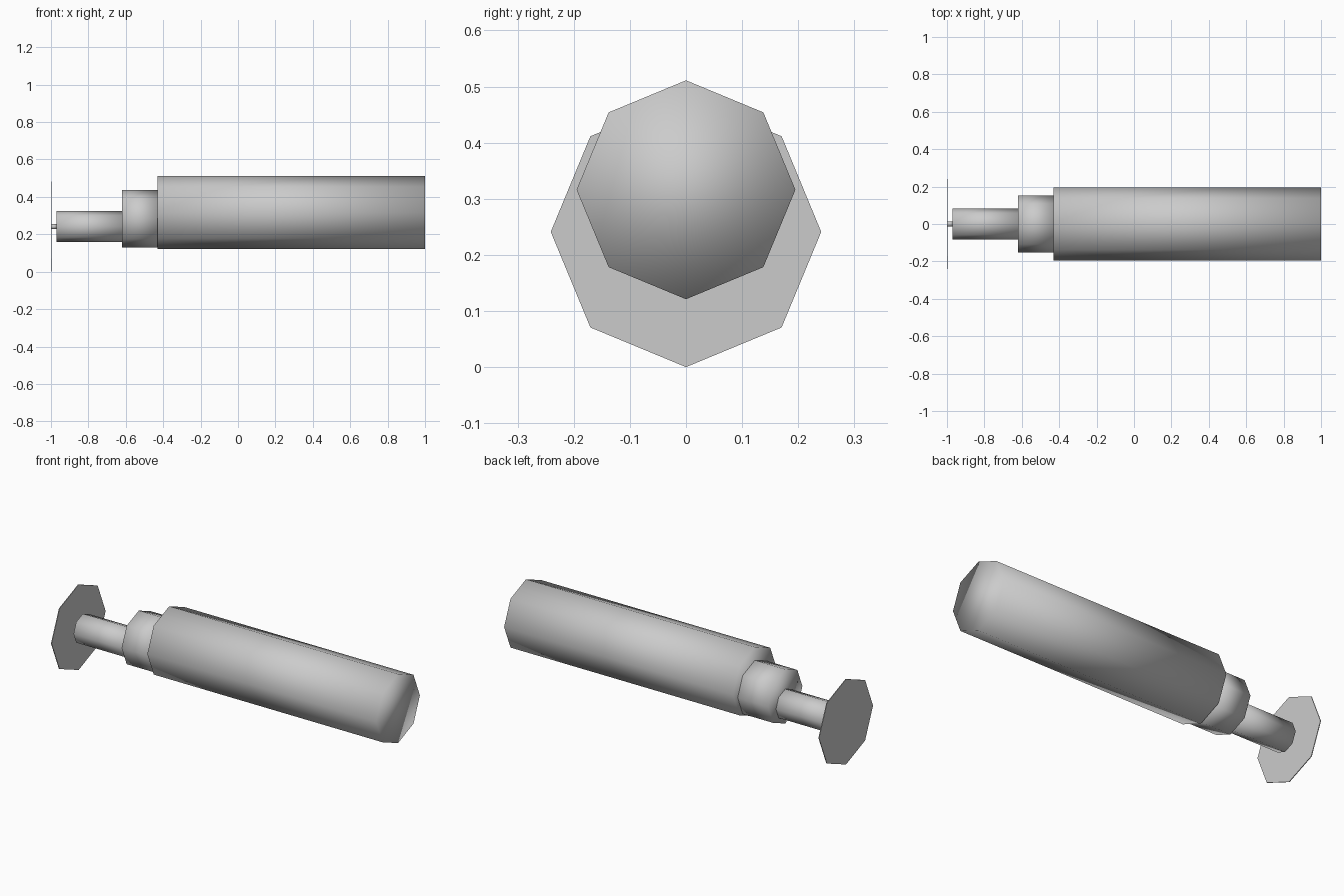
import bpy
import math

cube = bpy.data.objects.get("Cube")
if cube:
    bpy.data.objects.remove(cube, do_unlink=True)

# One plain grey for every part
GREY = (0.6, 0.6, 0.6, 1.0)
grey = bpy.data.materials.new("plain grey")
grey.use_nodes = True
grey.diffuse_color = GREY
grey.node_tree.nodes["Principled BSDF"].inputs["Base Color"].default_value = GREY


def octagon_bar(name, x0, x1, radius, z, smooth=True):
    """Eight-sided bar lying along x, with a corner pointing straight up."""
    bpy.ops.mesh.primitive_cylinder_add(
        vertices=8, radius=radius, depth=x1 - x0,
        location=((x0 + x1) / 2, 0, z), rotation=(0, math.pi / 2, 0))
    bar = bpy.context.object
    bar.name = name
    bar.data.materials.append(grey)
    if smooth:
        bpy.ops.object.shade_smooth()
    return bar


# Main body and the stepped shaft
octagon_bar("body", -0.43, 1.0, 0.195, 0.316)
octagon_bar("collar", -0.62, -0.43, 0.153, 0.283)
octagon_bar("rod", -0.97, -0.62, 0.0825, 0.242)

# Thin end plate held on a small pin
octagon_bar("pin", -0.996, -0.97, 0.014, 0.241)
octagon_bar("end_plate", -1.0, -0.996, 0.241, 0.241, smooth=False)
